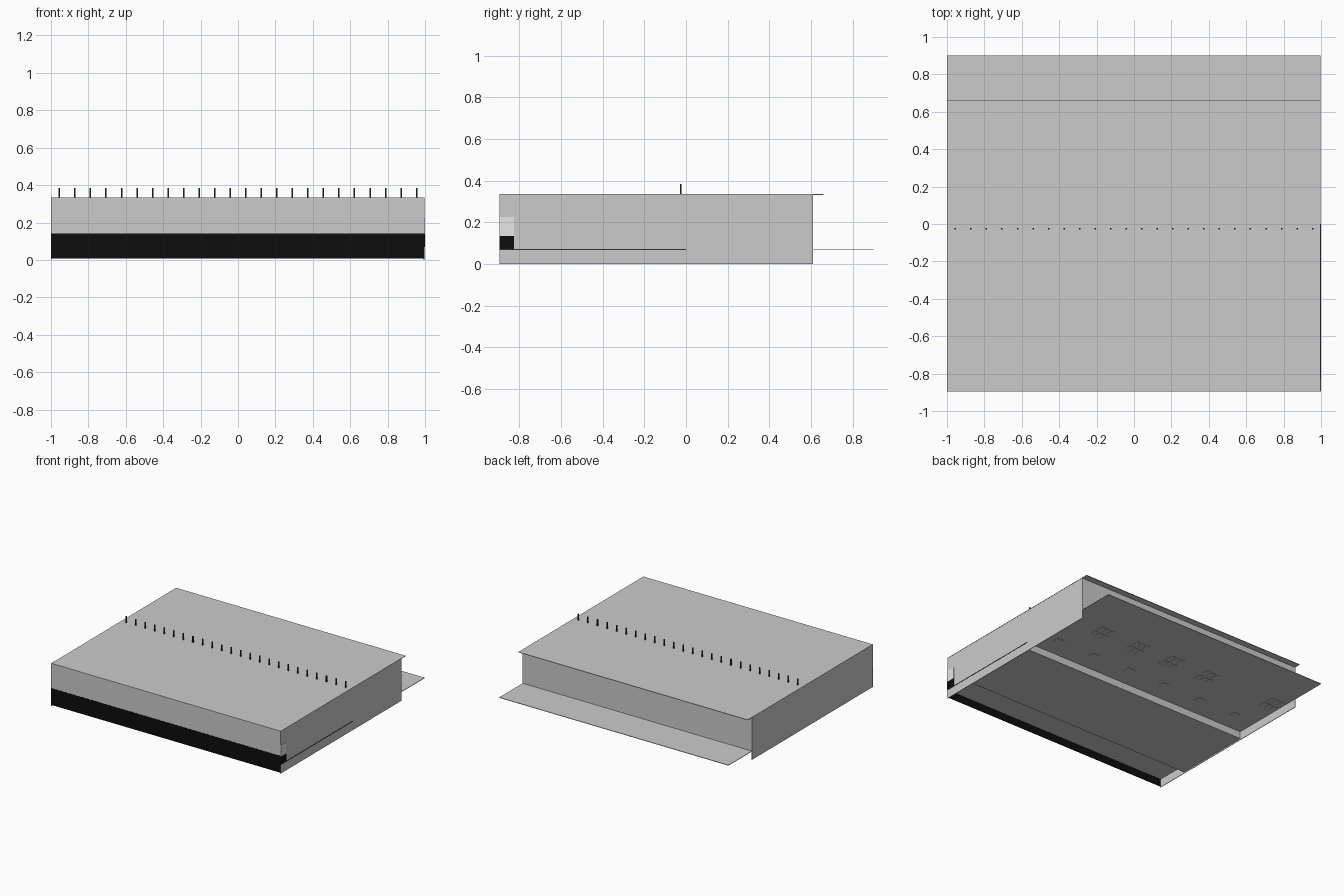
import bpy
import bmesh

if "Cube" in bpy.data.objects:
    bpy.data.objects.remove(bpy.data.objects["Cube"])


def material(name, value):
    m = bpy.data.materials.new(name)
    m.diffuse_color = (value, value, value, 1)
    m.use_nodes = True
    m.node_tree.nodes["Principled BSDF"].inputs["Base Color"].default_value = m.diffuse_color
    return m


GREY = material("wall_grey", 0.6)
BLACK = material("black", 0.004)
DARK = material("dark_metal", 0.03)
WHITE = material("pale_panel", 0.8)


def boxes(name, mat, spans):
    """One object made of boxes, each given as ((x0, x1), (y0, y1), (z0, z1))."""
    bm = bmesh.new()
    for span in spans:
        verts = bmesh.ops.create_cube(bm, size=1)["verts"]
        for v in verts:
            for i, (lo, hi) in enumerate(span):
                v.co[i] = lo if v.co[i] < 0 else hi
    mesh = bpy.data.meshes.new(name)
    bm.to_mesh(mesh)
    bm.free()
    mesh.materials.append(mat)
    ob = bpy.data.objects.new(name, mesh)
    bpy.context.collection.objects.link(ob)
    return ob


T = 0.004                      # sheet thickness
FRONT, BACK, TOP, FLOOR = -0.895, 0.61, 0.335, 0.07

# Roof overhanging the back wall
boxes("roof", GREY, [((-1, 0.998), (FRONT, 0.66), (TOP - T, TOP))])

# Shell walls, open underneath
boxes("left_wall", GREY, [((-1, -1 + T), (FRONT, BACK), (0, TOP - T))])
boxes("right_wall", GREY, [((0.997 - T, 0.997), (FRONT, BACK), (0, TOP - T))])
boxes("back_wall", GREY, [((-1 + T, 0.993), (BACK - T, BACK), (FLOOR, TOP - T))])
boxes("front_wall", GREY, [((-1 + T, 0.993), (FRONT, FRONT + T), (0.14, TOP - T))])
boxes("front_base", BLACK, [((-1, 0.997), (FRONT - 0.001, FRONT + T), (0.008, 0.14))])

# Floor: back plate, front slab showing through the right wall, raised block
boxes("back_floor", GREY, [((-1, 0.996), (0, 0.9), (FLOOR - T, FLOOR))])
boxes("front_floor", GREY, [((-0.996, 0.996), (FRONT + T, 0), (FLOOR - T, FLOOR))])
boxes("floor_edge", DARK, [((0.99, 0.999), (FRONT, 0), (FLOOR - 0.002, FLOOR + 0.003))])
boxes("floor_block", GREY, [((-0.996, 0.993), (-0.63, 0), (0.01, FLOOR - T))])

# End panel set in the right wall
boxes("end_panel_base", BLACK, [((0.992, 1.0), (FRONT, -0.825), (0.073, 0.135))])
boxes("end_panel", WHITE, [((0.992, 1.0), (FRONT, -0.825), (0.135, 0.225))])

# Row of slim columns rising through the roof
boxes("columns", DARK, [
    ((x - 0.004, x + 0.004), (-0.03, -0.022), (FLOOR, 0.385))
    for x in (-0.955 + i * 1.91 / 23 for i in range(24))])

# Furniture feet showing under the back floor
z = (FLOOR - T - 0.002, FLOOR + 0.01)
boxes("seat_feet", GREY, [
    ((cx + i * 0.045 - 0.018, cx + i * 0.045 + 0.018),
     (0.45 + j * 0.04 - 0.03, 0.45 + j * 0.04 + 0.03), z)
    for cx in (0.67, 0.34, 0.02, -0.31, -0.92) for i in (-1, 0, 1) for j in (-1, 1)])
boxes("table_feet", GREY, [
    ((0.84 - i * 0.33 - 0.03, 0.84 - i * 0.33 + 0.03), (0.13, 0.19), z)
    for i in range(6)])
